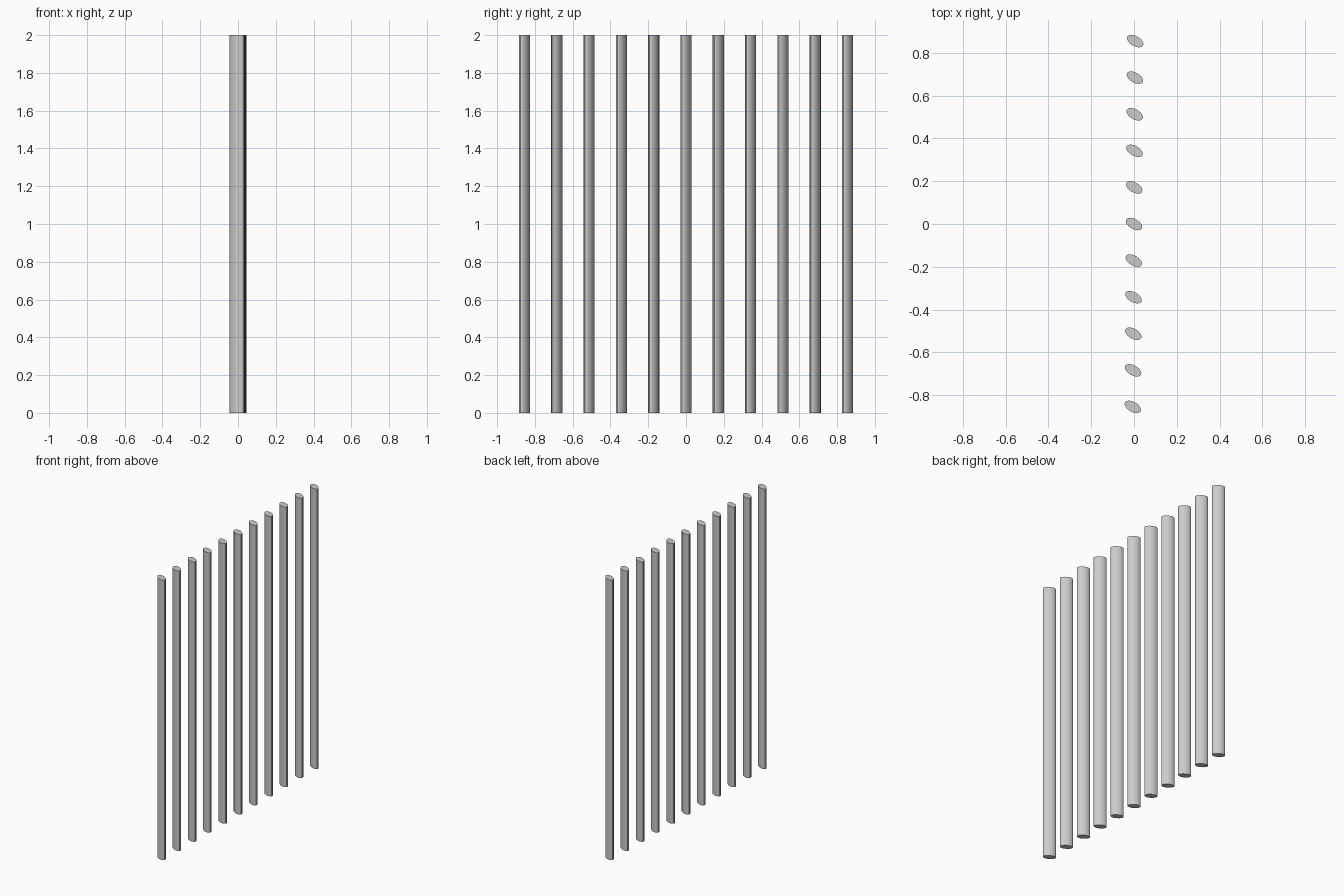
import bpy
import math

if "Cube" in bpy.data.objects:
    bpy.data.objects.remove(bpy.data.objects["Cube"])

COUNT = 11
SPAN = 0.855          # y of the outermost slat centres
LEAN = 0.0055         # slight x drift along the row
HALF_LONG, HALF_SHORT = 0.0425, 0.0235
HEIGHT = 2.0

# Row of upright oval slats, each turned about its own axis
for i in range(COUNT):
    t = -1 + 2 * i / (COUNT - 1)
    bpy.ops.mesh.primitive_cylinder_add(
        vertices=16, radius=1, depth=HEIGHT,
        location=(LEAN * t, SPAN * t, HEIGHT / 2),
        rotation=(0, 0, math.radians(-30)))
    slat = bpy.context.object
    slat.name = f"oval_slat_{i + 1}"
    slat.scale = (HALF_LONG, HALF_SHORT, 1)
    bpy.ops.object.transform_apply(location=False, rotation=False, scale=True)
    bpy.ops.object.shade_smooth_by_angle(angle=math.radians(30))
